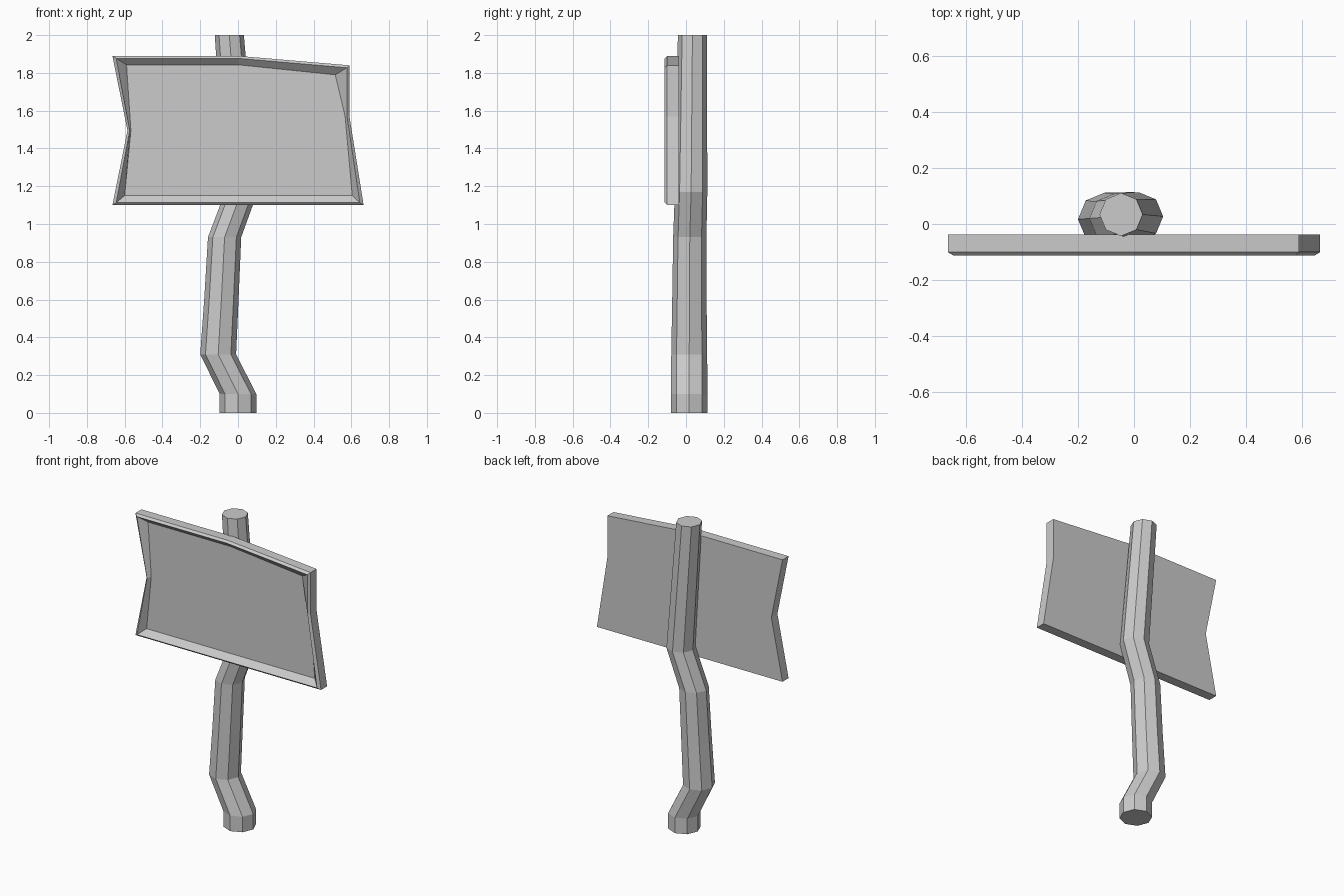
import bpy, bmesh, math

if "Cube" in bpy.data.objects:
    bpy.data.objects.remove(bpy.data.objects["Cube"])


def loft(name, rings):
    """Skin matching closed rings of points and cap both ends."""
    bm = bmesh.new()
    loops = [[bm.verts.new(p) for p in ring] for ring in rings]
    n = len(loops[0])
    for a, b in zip(loops, loops[1:]):
        for i in range(n):
            j = (i + 1) % n
            bm.faces.new((a[i], a[j], b[j], b[i]))
    bm.faces.new(loops[0][::-1])
    bm.faces.new(loops[-1])
    bmesh.ops.recalc_face_normals(bm, faces=bm.faces)
    mesh = bpy.data.meshes.new(name)
    bm.to_mesh(mesh)
    bm.free()
    obj = bpy.data.objects.new(name, mesh)
    bpy.context.collection.objects.link(obj)
    return obj


# Crooked octagonal post: centre x, centre y, height, radius
path = [(0, 0.017, 0, 0.097), (0, 0.017, 0.10, 0.097),
        (-0.105, 0.017, 0.31, 0.095), (-0.088, 0.018, 0.60, 0.091),
        (-0.071, 0.02, 0.93, 0.088), (0.018, 0.027, 1.17, 0.086),
        (-0.046, 0.034, 2.0, 0.077)]
loft("post", [[(x + r * math.cos(k * math.pi / 4),
                y + r * math.sin(k * math.pi / 4), z) for k in range(8)]
              for x, y, z, r in path])

# Sign board: outline, raised rim and recessed panel
outer = [(-0.665, 1.10), (0, 1.10), (0.665, 1.10), (0.59, 1.57),
         (0.59, 1.84), (0, 1.89), (-0.665, 1.89), (-0.585, 1.495)]
rim = [(-0.645, 1.113), (0, 1.113), (0.645, 1.113), (0.577, 1.57),
       (0.577, 1.827), (0, 1.877), (-0.645, 1.877), (-0.573, 1.495)]
panel = [(-0.60, 1.15), (0, 1.15), (0.605, 1.15), (0.567, 1.57),
         (0.515, 1.79), (0, 1.843), (-0.59, 1.843), (-0.567, 1.495)]
loft("sign_board", [[(x, y, z) for x, z in pts] for pts, y in
                    ((outer, -0.038), (outer, -0.10), (rim, -0.113), (panel, -0.078))])
